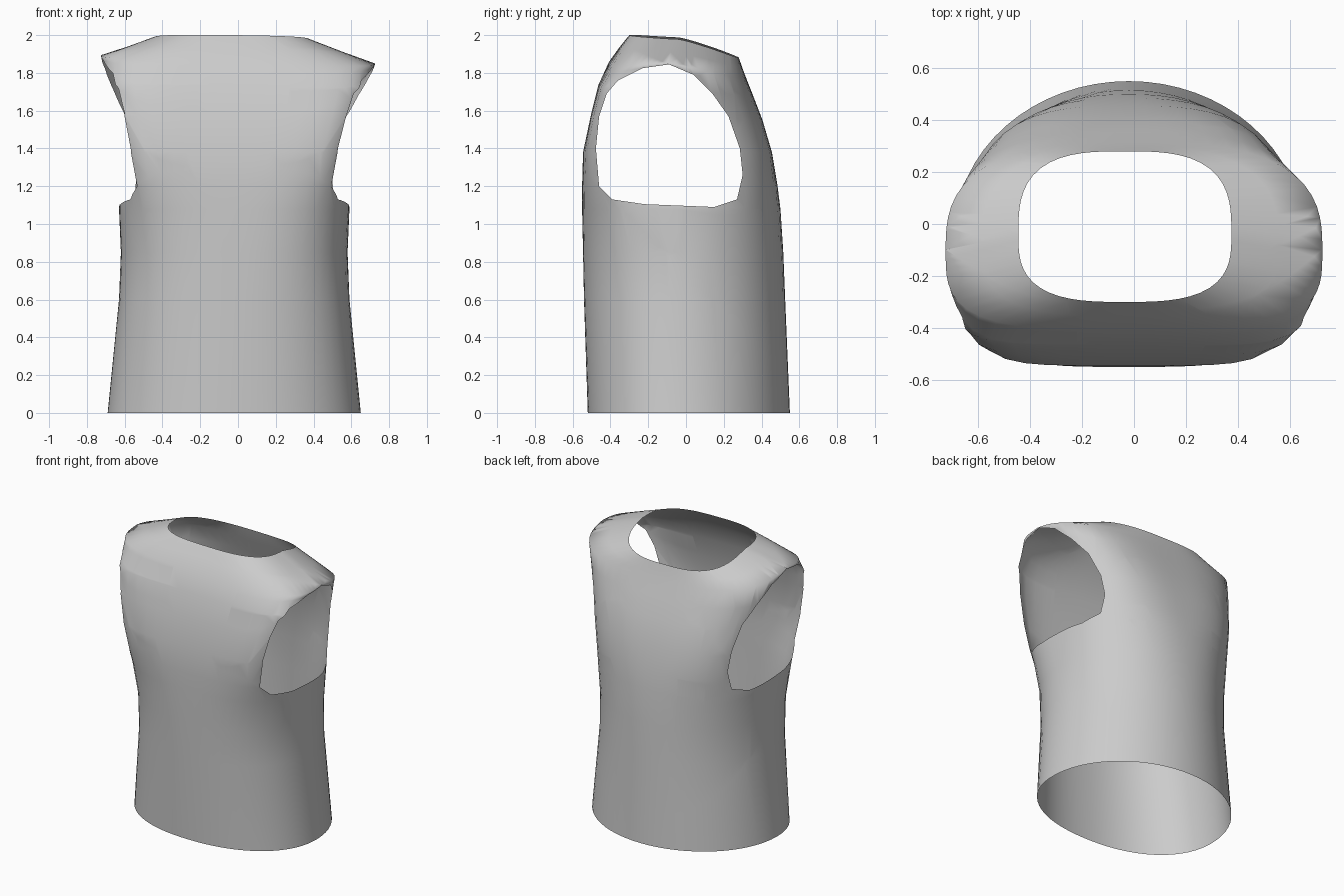
import bpy, bmesh, math
from mathutils import Vector

cube = bpy.data.objects.get("Cube")
if cube:
    bpy.data.objects.remove(cube, do_unlink=True)

# One plain grey cloth
cloth = bpy.data.materials.new("grey_cloth")
cloth.use_nodes = True
grey = (0.6, 0.6, 0.6, 1)
cloth.diffuse_color = grey
cloth.node_tree.nodes["Principled BSDF"].inputs["Base Color"].default_value = grey

SEGMENTS = 64

# Rings from hem to neckline: half width, front y, back y, front z, side z,
# back z, x centre, y centre, side tilt, front boxiness, back boxiness
RINGS = [
    (.67, -.52, .55, 0, 0, 0, -.02, -.04, 0, 2.2, 2),
    (.61, -.54, .525, .6, .6, .6, -.02, -.04, 0, 2.3, 2),
    (.60, -.545, .515, .85, .85, .85, -.02, -.04, 0, 2.5, 2.1),
    (.61, -.55, .5, 1.08, 1.08, 1.08, -.02, -.05, 0, 3, 2.3),
    (.60, -.55, .485, 1.2, 1.2, 1.2, -.02, -.05, 0, 4, 2.6),
    (.61, -.545, .455, 1.38, 1.38, 1.38, -.02, -.07, 0, 5.4, 3),
    (.65, -.505, .405, 1.57, 1.57, 1.55, -.015, -.09, 0, 6.5, 3),
    (.69, -.465, .355, 1.73, 1.73, 1.68, -.01, -.1, .01, 6, 3),
    (.725, -.41, .315, 1.85, 1.872, 1.78, 0, -.1, .022, 3.5, 2.8),
    (.57, -.355, .295, 1.93, 1.925, 1.835, -.015, -.07, .014, 3.2, 2.8),
    (.41, -.3, .28, 2, 1.983, 1.88, -.035, -.04, .005, 3, 3),
]

# Armhole outline as (y, z), convex
ARMHOLE = [(-.46, 1.2), (-.39, 1.13), (-.22, 1.105), (.15, 1.09), (.27, 1.13),
           (.30, 1.26), (.285, 1.4), (.225, 1.57), (.14, 1.69), (.04, 1.79),
           (-.09, 1.845), (-.23, 1.825), (-.36, 1.76), (-.42, 1.69),
           (-.46, 1.57), (-.477, 1.4)]


def ring_points(w, yf, yb, zf, zs, zb, cx, cy, tilt, front_box, back_box):
    """Closed curve whose front and back halves have their own boxiness."""
    for i in range(SEGMENTS):
        a = 2 * math.pi * i / SEGMENTS
        c, s = math.cos(a), math.sin(a)
        y_end, z_end, p = (yb, zb, back_box) if s > 0 else (yf, zf, front_box)
        r = (abs(c) ** p + abs(s) ** p) ** (-1 / p)
        u, v = c * r, abs(s * r)
        z = zs + (z_end - zs) * v ** 1.2 - tilt * u
        yield cx + w * u, cy + (y_end - cy) * v, z


def cut_armhole(bm, side):
    """Trim the side faces by each outline edge, then remove what lies inside."""
    lift = .045 if side < 0 else 0
    outline = [(y, z + lift * max(0, (z - 1.4) / .445)) for y, z in ARMHOLE]
    inside = [f for f in bm.faces if f.calc_center_median().x * side > .25]
    for (y0, z0), (y1, z1) in zip(outline, outline[1:] + outline[:1]):
        point, normal = Vector((0, y0, z0)), Vector((0, z1 - z0, y0 - y1))
        geom = set(inside)
        for f in inside:
            geom.update(f.edges)
            geom.update(f.verts)
        cut = bmesh.ops.bisect_plane(bm, geom=list(geom), plane_co=point,
                                     plane_no=normal, dist=1e-5)
        faces = {g for g in cut["geom"] if isinstance(g, bmesh.types.BMFace)}
        inside = [f for f in faces
                  if (f.calc_center_median() - point).dot(normal) < 0]
    bmesh.ops.delete(bm, geom=inside, context='FACES')


# Sleeveless top: lofted open tube with two armholes
bm = bmesh.new()
loops = [[bm.verts.new(co) for co in ring_points(*ring)] for ring in RINGS]
for low, high in zip(loops, loops[1:]):
    for i in range(SEGMENTS):
        j = (i + 1) % SEGMENTS
        bm.faces.new((low[i], low[j], high[j], high[i]))
for side in (1, -1):
    cut_armhole(bm, side)
for f in bm.faces:
    f.smooth = True
mesh = bpy.data.meshes.new("sleeveless_top")
bm.to_mesh(mesh)
bm.free()
mesh.materials.append(cloth)
top = bpy.data.objects.new("sleeveless_top", mesh)
bpy.context.collection.objects.link(top)
